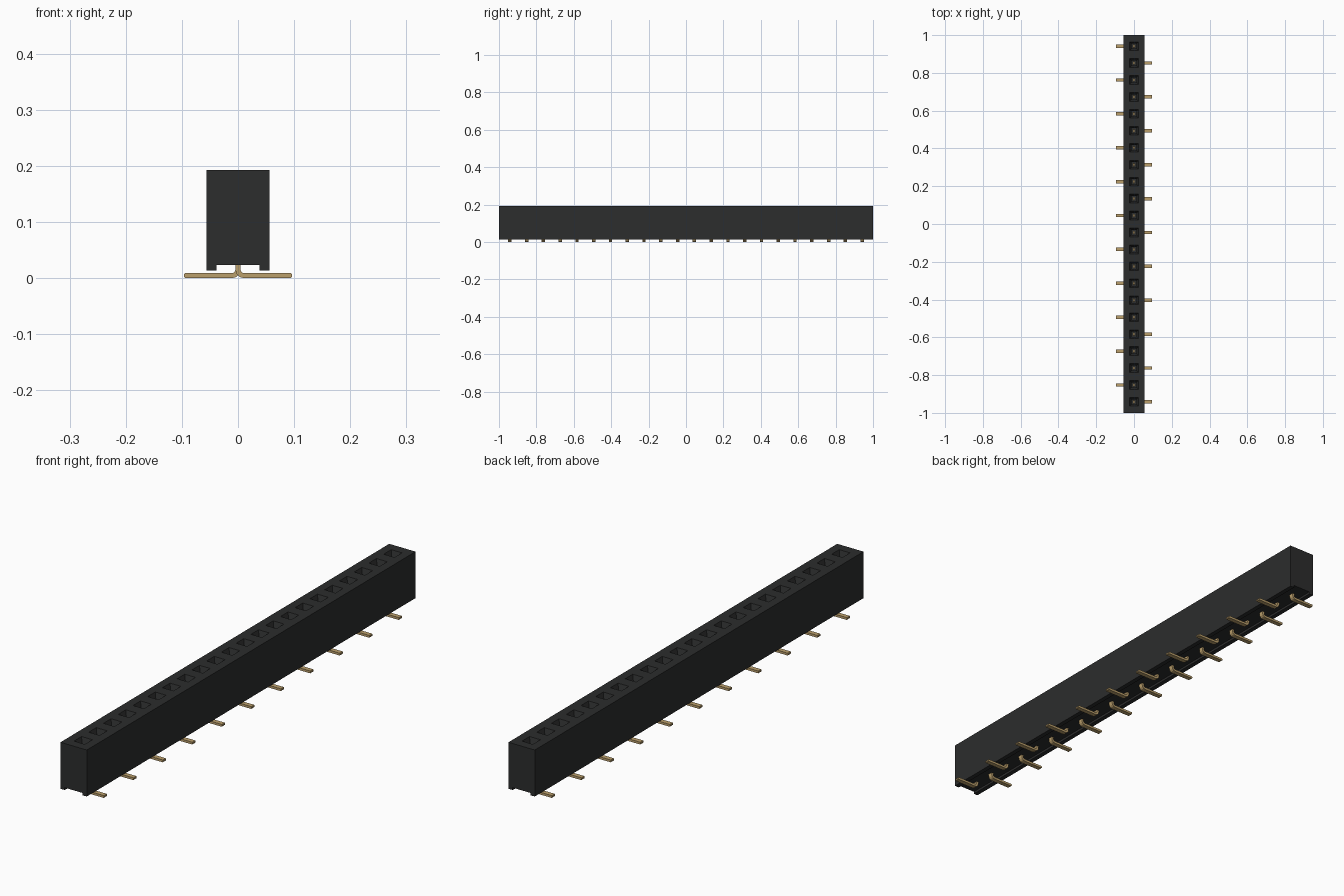
import bpy, bmesh, math
from mathutils import Vector

if "Cube" in bpy.data.objects:
    bpy.data.objects.remove(bpy.data.objects["Cube"], do_unlink=True)

COUNT, PITCH = 22, 0.0897
TOP, BOTTOM, HALF_W = 0.193, 0.014, 0.056
PIN_Y = [(i - (COUNT - 1) / 2) * PITCH for i in range(COUNT)]


def material(name, color, rough, metal=0.0):
    m = bpy.data.materials.new(name)
    m.use_nodes = True
    m.diffuse_color = (*color, 1)
    b = m.node_tree.nodes["Principled BSDF"]
    b.inputs["Base Color"].default_value = (*color, 1)
    b.inputs["Roughness"].default_value = rough
    b.inputs["Metallic"].default_value = metal
    return m


black = material("black plastic", (0.025, 0.026, 0.026), 0.6)
gold = material("gold metal", (0.50, 0.35, 0.15), 0.4)


def finish(name, bm, mat):
    bmesh.ops.recalc_face_normals(bm, faces=bm.faces)
    mesh = bpy.data.meshes.new(name)
    bm.to_mesh(mesh)
    bm.free()
    mesh.materials.append(mat)
    ob = bpy.data.objects.new(name, mesh)
    bpy.context.collection.objects.link(ob)
    return ob


def loft(bm, profile, stations):
    """Sweep a closed xz profile along y through the given stations."""
    rings = [[bm.verts.new((x, y, z)) for x, z in profile] for y in stations]
    n = len(profile)
    for a, b in zip(rings, rings[1:]):
        for i in range(n):
            j = (i + 1) % n
            bm.faces.new((a[i], a[j], b[j], b[i]))
    bm.faces.new(rings[0])
    bm.faces.new(rings[-1][::-1])


# Housing: block with a channel underneath, one top cell per socket
bm = bmesh.new()
section = [(-HALF_W, TOP), (-HALF_W, BOTTOM), (-0.038, BOTTOM), (-0.038, 0.023),
           (0.038, 0.023), (0.038, BOTTOM), (HALF_W, BOTTOM), (HALF_W, TOP)]
cuts = [y + PITCH / 2 for y in PIN_Y[:-1]]
loft(bm, section, [-1] + cuts + [1])
bmesh.ops.recalc_face_normals(bm, faces=bm.faces)

# Sockets: funnel mouth leading into a square well
cells = [f for f in bm.faces if f.calc_center_median().z > TOP - 1e-4]
cells.sort(key=lambda f: f.calc_center_median().y)
for half, z in ((0.023, TOP), (0.014, TOP - 0.025), (0.014, 0.07)):
    bmesh.ops.inset_individual(bm, faces=cells, thickness=0.0005)
    for f, y in zip(cells, PIN_Y):
        c = f.calc_center_median()
        for v in f.verts:
            v.co = Vector((math.copysign(half, v.co.x - c.x),
                           y + math.copysign(half, v.co.y - c.y), z))
finish("housing", bm, black)


# Pins: flat foot, rounded bend and upright stem
T, R, W = 0.009, 0.006, 0.009
arc = [math.radians(a) for a in (0, 30, 60, 90)]
inner = [(T / 2 + R - R * math.cos(a), T + R - R * math.sin(a)) for a in arc]
outer = [(T / 2 + R - (R + T) * math.cos(a), T + R - (R + T) * math.sin(a)) for a in arc]
pin_profile = ([(-T / 2, 0.09)] + outer + [(0.094, 0), (0.096, 0.002),
               (0.096, T - 0.002), (0.094, T)] + inner[::-1] + [(T / 2, 0.09)])

for i, y in enumerate(PIN_Y):
    side = 1 if i % 2 == 0 else -1
    bm = bmesh.new()
    loft(bm, [(side * x, z) for x, z in pin_profile], [y - W, y + W])
    # Twin spring blades inside the socket
    for s in (-1, 1):
        blade = [(-0.006, 0.07), (0.006, 0.07), (0.006, 0.15), (-0.006, 0.15)]
        loft(bm, blade, [y + s * 0.007 - 0.002, y + s * 0.007 + 0.002])
    finish(f"pin_{i + 1:02d}", bm, gold)
